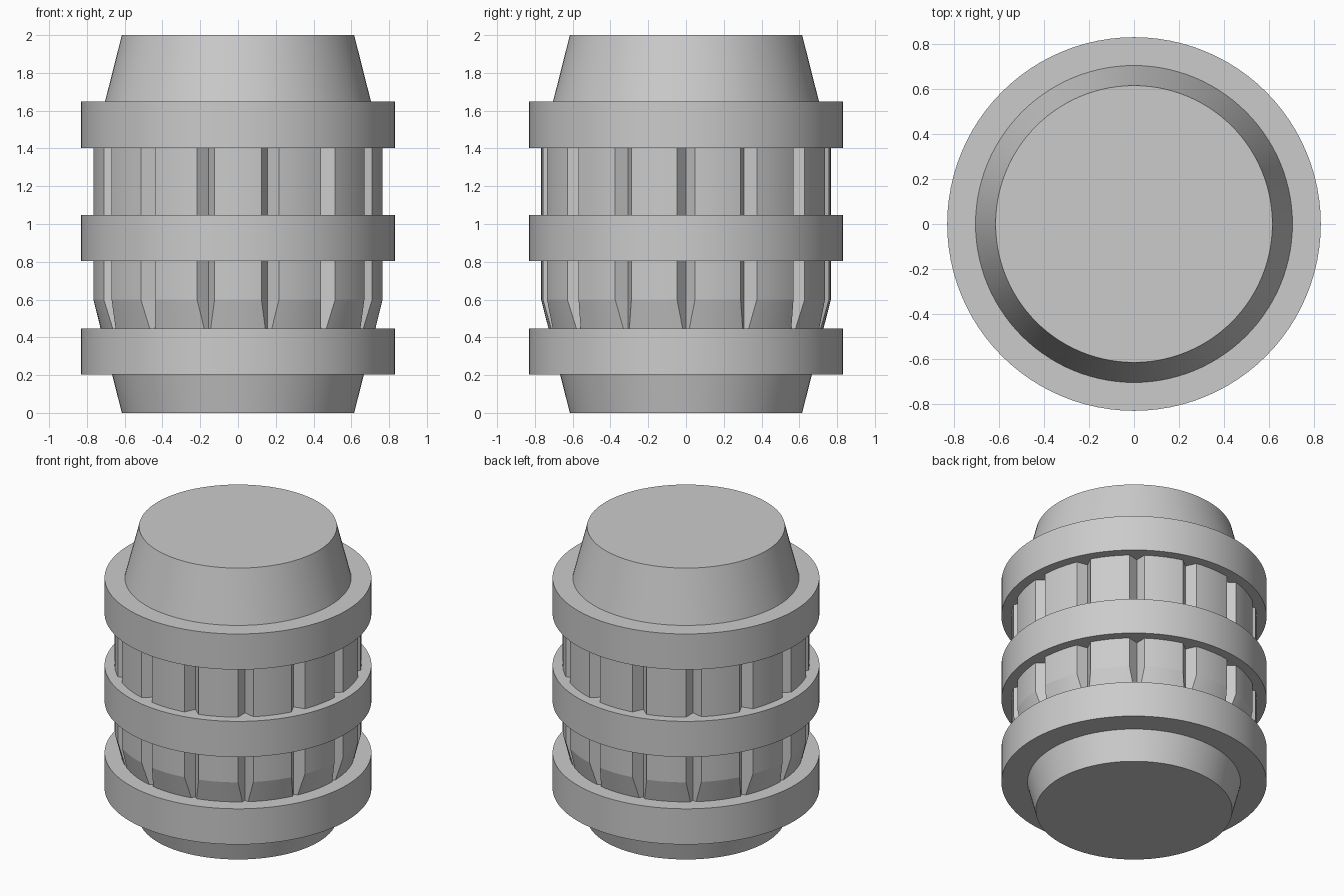
import bpy
import bmesh
from math import cos, sin, pi, radians

cube = bpy.data.objects.get("Cube")
if cube:
    bpy.data.objects.remove(cube, do_unlink=True)

# Single plain grey
grey = bpy.data.materials.new("plain_grey")
grey.use_nodes = True
colour = (0.6, 0.6, 0.6, 1)
grey.diffuse_color = colour
grey.node_tree.nodes["Principled BSDF"].inputs["Base Color"].default_value = colour

STAVES = 14
ARC_STEPS = 8
END_R, BODY_R, GROOVE_R = 0.615, 0.767, 0.705
GROOVE_HALF = radians(3.55)


def finish(name, bm):
    bmesh.ops.remove_doubles(bm, verts=bm.verts[:], dist=0.0001)
    bmesh.ops.recalc_face_normals(bm, faces=bm.faces[:])
    mesh = bpy.data.meshes.new(name)
    bm.to_mesh(mesh)
    bm.free()
    mesh.materials.append(grey)
    obj = bpy.data.objects.new(name, mesh)
    bpy.context.collection.objects.link(obj)
    bpy.ops.object.select_all(action="DESELECT")
    obj.select_set(True)
    bpy.context.view_layer.objects.active = obj
    bpy.ops.object.shade_smooth_by_angle(angle=radians(12))
    return obj


def bridge(bm, a, b):
    n = len(a)
    for i in range(n):
        j = (i + 1) % n
        bm.faces.new((a[i], a[j], b[j], b[i]))


def body_section(bm, r, z):
    """One outline of the staved body, with V grooves where it is wide enough."""
    depth = max(r - GROOVE_R, 0)
    half = GROOVE_HALF * depth / (BODY_R - GROOVE_R)
    pitch = 2 * pi / STAVES
    verts = []
    for s in range(STAVES):
        groove = s * pitch
        points = [(groove, r - depth)]
        for k in range(ARC_STEPS + 1):
            points.append((groove + half + (pitch - 2 * half) * k / ARC_STEPS, r))
        verts += [bm.verts.new((p * cos(a), p * sin(a), z)) for a, p in points]
    return verts


# Staved body: tapered ends, straight middle, grooves that run out on the tapers
taper = 0.6
run_out = taper * (GROOVE_R - END_R) / (BODY_R - END_R)
bm = bmesh.new()
profile = [(END_R, 0), (GROOVE_R, run_out), (BODY_R, taper),
           (BODY_R, 2 - taper), (GROOVE_R, 2 - run_out), (END_R, 2)]
sections = [body_section(bm, r, z) for r, z in profile]
for low, high in zip(sections, sections[1:]):
    bridge(bm, low, high)
bm.faces.new(sections[0])
bm.faces.new(sections[-1])
finish("barrel_body", bm)


# Thick hoops around the body
def hoop(name, z0, z1, inner=0.64, outer=0.83, steps=96):
    bm = bmesh.new()
    loops = []
    for r, z in ((inner, z0), (outer, z0), (outer, z1), (inner, z1)):
        loops.append([bm.verts.new((r * cos(2 * pi * i / steps),
                                    r * sin(2 * pi * i / steps), z))
                      for i in range(steps)])
    for k in range(4):
        bridge(bm, loops[k], loops[(k + 1) % 4])
    finish(name, bm)


for label, z in (("lower", 0.203), ("middle", 0.803), ("upper", 1.403)):
    hoop(label + "_hoop", z, z + 0.245)
